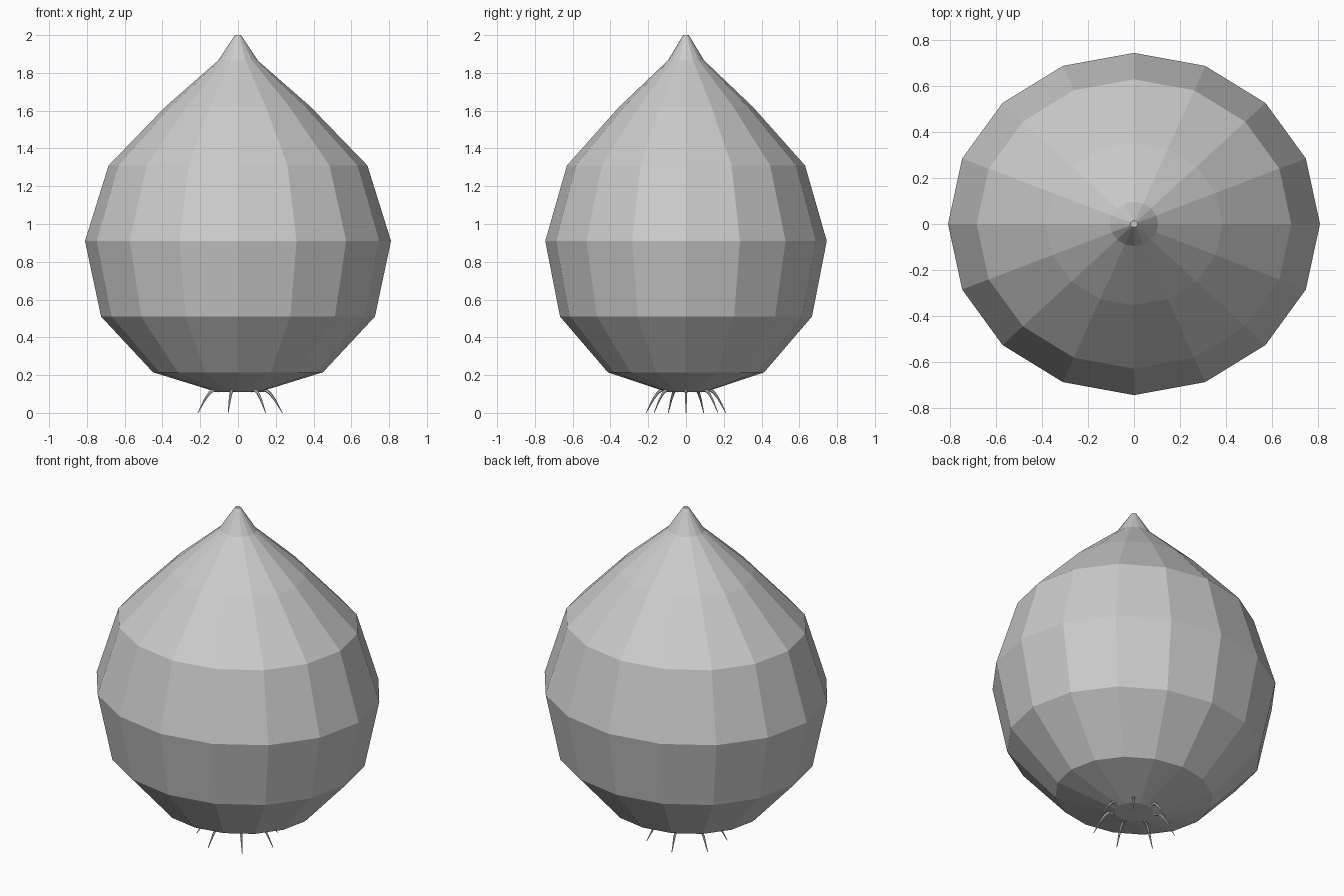
import bpy
import bmesh
from math import cos, sin, tau

if "Cube" in bpy.data.objects:
    bpy.data.objects.remove(bpy.data.objects["Cube"], do_unlink=True)

DEPTH = 0.92  # the bulb is slightly narrower front to back

grey = bpy.data.materials.new("pale grey")
grey.use_nodes = True
grey.diffuse_color = (0.6, 0.6, 0.6, 1)
grey.node_tree.nodes["Principled BSDF"].inputs["Base Color"].default_value = (0.6, 0.6, 0.6, 1)


def add_tube(name, rings):
    """Skin a list of closed vertex rings and cap both ends."""
    bm = bmesh.new()
    loops = [[bm.verts.new(p) for p in ring] for ring in rings]
    n = len(loops[0])
    for low, high in zip(loops, loops[1:]):
        for i in range(n):
            j = (i + 1) % n
            bm.faces.new((low[i], low[j], high[j], high[i]))
    bm.faces.new(loops[0][::-1])
    bm.faces.new(loops[-1])
    bmesh.ops.recalc_face_normals(bm, faces=bm.faces)
    mesh = bpy.data.meshes.new(name)
    bm.to_mesh(mesh)
    bm.free()
    mesh.materials.append(grey)
    obj = bpy.data.objects.new(name, mesh)
    bpy.context.collection.objects.link(obj)
    return obj


# Bulb: sixteen-sided lathe from (radius, height) profile
profile = [(0.11, 0.11), (0.45, 0.215), (0.725, 0.51), (0.81, 0.91),
           (0.685, 1.31), (0.385, 1.62), (0.105, 1.865), (0.016, 2.0)]
SIDES = 16
angles = [tau * i / SIDES for i in range(SIDES)]
add_tube("bulb", [[(r * cos(a), r * DEPTH * sin(a), z) for a in angles]
                  for r, z in profile])

# Roots: seven thin tapered hairs bending outward and down
# (distance from axis, height, thickness)
root_path = [(0.115, 0.118, 0.009), (0.145, 0.121, 0.009), (0.168, 0.105, 0.008),
             (0.195, 0.07, 0.006), (0.235, 0.0, 0.002)]
ROOTS = 7
for k in range(ROOTS):
    turn = tau * k / ROOTS
    rings = []
    for i, (r, z, t) in enumerate(root_path):
        # cross-section perpendicular to the path direction
        r0, z0, _ = root_path[max(i - 1, 0)]
        r1, z1, _ = root_path[min(i + 1, len(root_path) - 1)]
        length = ((r1 - r0) ** 2 + (z1 - z0) ** 2) ** 0.5
        nr, nz = (z0 - z1) / length, (r1 - r0) / length
        ring = []
        for s in range(6):
            u, v = t * cos(tau * s / 6), t * sin(tau * s / 6)
            rad, side = r + nr * u, v
            ring.append((rad * cos(turn) - side * sin(turn),
                         (rad * sin(turn) + side * cos(turn)) * DEPTH,
                         max(z + nz * u, 0)))
        rings.append(ring)
    add_tube(f"root_{k + 1}", rings)
